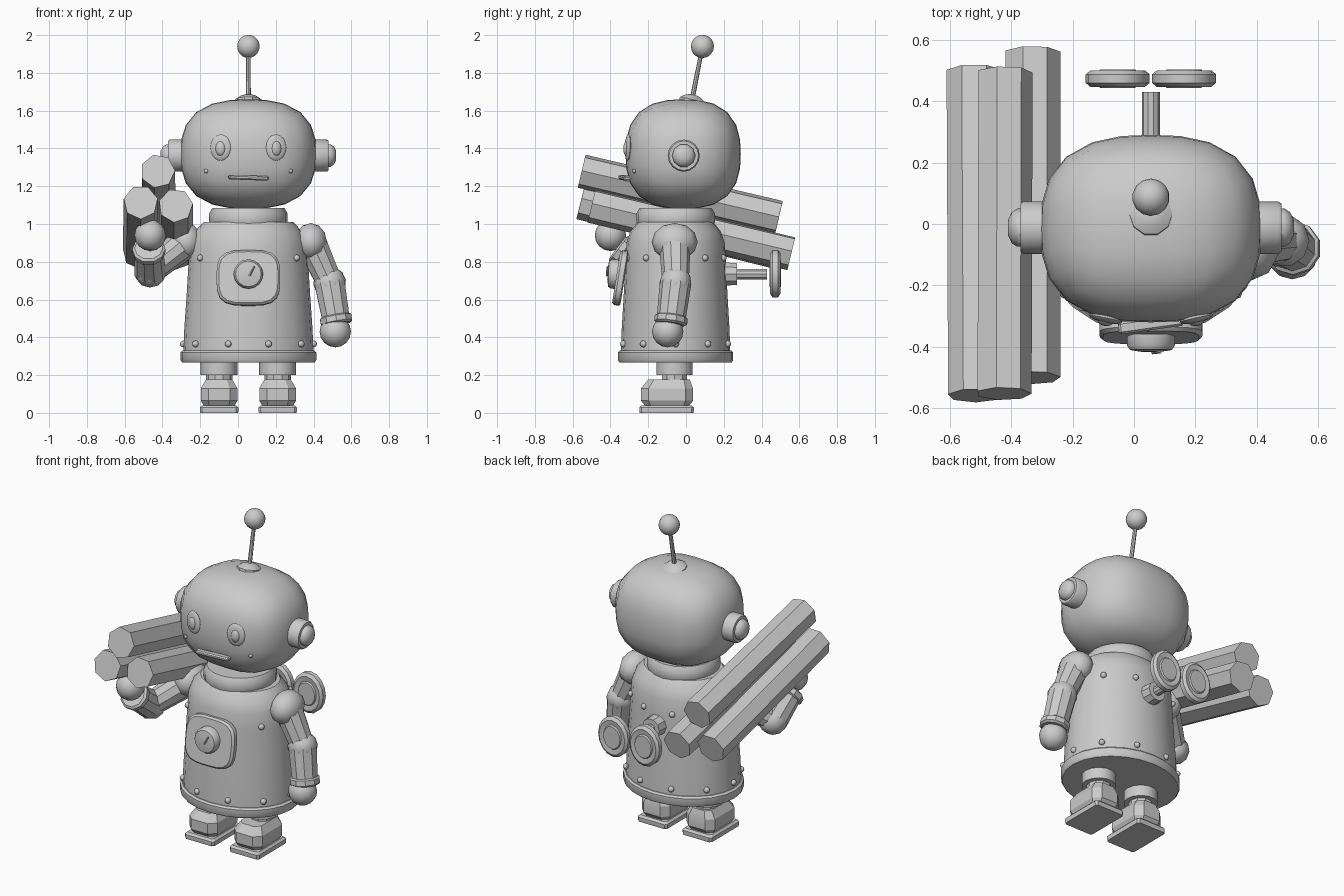
import bpy, bmesh
from math import sin, cos, pi, radians
from mathutils import Vector as V, Matrix as M

if "Cube" in bpy.data.objects:
    bpy.data.objects.remove(bpy.data.objects["Cube"])

CX, CY = 0.055, -0.055


def finish(name, bm, mat=None, angle=35):
    if mat is not None:
        bm.transform(mat)
    bmesh.ops.recalc_face_normals(bm, faces=bm.faces)
    me = bpy.data.meshes.new(name)
    bm.to_mesh(me)
    bm.free()
    ob = bpy.data.objects.new(name, me)
    bpy.context.collection.objects.link(ob)
    bpy.ops.object.select_all(action='DESELECT')
    ob.select_set(True)
    bpy.context.view_layer.objects.active = ob
    if angle:
        bpy.ops.object.shade_smooth_by_angle(angle=radians(angle))
    return ob


def aim(origin, direction):
    return M.Translation(V(origin)) @ V(direction).to_track_quat('Z', 'Y').to_matrix().to_4x4()


def loft(name, rings, mat=None, angle=35):
    bm = bmesh.new()
    rows = [[bm.verts.new(p) for p in r] for r in rings]
    n = len(rows[0])
    for a, b in zip(rows, rows[1:]):
        for i in range(n):
            j = (i + 1) % n
            bm.faces.new((a[i], a[j], b[j], b[i]))
    bm.faces.new(rows[0][::-1])
    bm.faces.new(rows[-1])
    return finish(name, bm, mat, angle)


def lathe(name, profile, mat=None, n=16, sx=1, sy=1, p=2, angle=35, turn=0.0):
    """Profile of (radius, z), swept round an ellipse or superellipse."""
    def ring(r, z):
        out = []
        for i in range(n):
            t = 2 * pi * i / n + turn
            c, s = cos(t), sin(t)
            k = r / (abs(c) ** p + abs(s) ** p) ** (1 / p)
            out.append((c * k * sx, s * k * sy, z))
        return out
    return loft(name, [ring(r, z) for r, z in profile], mat, angle)


def rod(name, a, b, r1, r2, n=8, angle=35):
    a, b = V(a), V(b)
    return lathe(name, [(r1, 0), (r2, (b - a).length)], aim(a, b - a), n, angle=angle)


def ball(name, c, r, mat=None, u=12, v=8, angle=60):
    bm = bmesh.new()
    bmesh.ops.create_uvsphere(bm, u_segments=u, v_segments=v, radius=1)
    s = r if isinstance(r, tuple) else (r, r, r)
    return finish(name, bm, (mat or M.Translation(V(c))) @ M.Diagonal((*s, 1)), angle)


# torso with skirt band, and collar
lathe("body", [(.29, .31), (.285, .45), (.275, .62), (.266, .8), (.26, .9), (.24, .96), (.2, 1.01)],
      M.Translation((CX, CY, 0)), 24, 1.19, 1)
lathe("skirt_band", [(.298, .268), (.305, .28), (.305, .32), (.295, .33)],
      M.Translation((CX, CY, 0)), 24, 1.18, 1)
lathe("neck_collar", [(.2, .99), (.208, 1.01), (.208, 1.055), (.19, 1.085)],
      M.Translation((CX, CY, 0)), 20)

# two rows of ten rivets
for row, (z, ry) in enumerate(((.365, .29), (.82, .265))):
    for i in range(10):
        t = 2 * pi * i / 10
        ball(f"rivet_{row}_{i}", (CX + 1.19 * ry * cos(t), CY + ry * sin(t), z), .018, u=8, v=6)

# head: a rounded box
HC, HR, P = V((CX, -.015, 1.37)), V((.36, .305, .29)), 2.6
bm = bmesh.new()
bmesh.ops.create_cube(bm, size=2)
bmesh.ops.subdivide_edges(bm, edges=bm.edges[:], cuts=5, use_grid_fill=True)
for v in bm.verts:
    c = V([sin(a * pi / 4) / cos(a * pi / 4) for a in v.co])
    c /= sum(abs(a) ** P for a in c) ** (1 / P)
    v.co = [HC[i] + HR[i] * c[i] for i in range(3)]
finish("head", bm, angle=60)


def face_frame(x, z):
    """Frame on the front of the head, local z pointing outwards."""
    dx, dz = (x - HC.x) / HR.x, (z - HC.z) / HR.z
    dy = -(1 - abs(dx) ** P - abs(dz) ** P) ** (1 / P)
    n = V([(1 if d > 0 else -1) * abs(d) ** (P - 1) / r for d, r in zip((dx, dy, dz), HR)])
    return aim((x, HC.y + HR.y * dy, z), n)


# face
for s, side in ((-1, "left"), (1, "right")):
    f = face_frame(CX + s * .147, 1.405)
    ball(f"{side}_eye", None, (.055, .07, .014), f, 16, 8)
    ball(f"{side}_pupil", None, (.028, .042, .02), f @ M.Translation((0, -.005, .004)), 12, 8)
    ball(f"{side}_cheek_dot", None, (.012, .012, .008), face_frame(CX + s * .225, 1.28), 8, 6)
    # ears
    e = aim((CX + s * .33, -.012, 1.362), (s, 0, 0))
    lathe(f"{side}_ear", [(.085, 0), (.085, .085), (.078, .095)], e, 16)
    lathe(f"{side}_ear_cap", [(.062, .09), (.062, .105), (.05, .123), (.025, .135)], e, 10)
bm = bmesh.new()
bmesh.ops.create_cube(bm, size=1, matrix=M.Diagonal((.212, .04, .024, 1)))
bmesh.ops.bevel(bm, geom=bm.edges[:], offset=.007, segments=1, affect='EDGES')
finish("mouth", bm, M.Translation((CX, -.325, 1.245)) @ M.Rotation(radians(8), 4, 'Z')
       @ M.Rotation(radians(2), 4, 'Y'))

# antenna
tip = V((CX, .087, 1.94))
foot = V((CX, .03, 1.645))
lathe("antenna_base", [(.07, 0), (.07, .015), (.045, .032), (.02, .04)], aim(foot, tip - foot), 10)
rod("antenna_rod", foot, tip, .013, .011, 8)
ball("antenna_ball", tip, .061, u=14, v=10)

# chest panel, dial and needle
panel = M.Translation((CX, -.35, .715)) @ M.Rotation(radians(90 - 9), 4, 'X')
lathe("chest_panel", [(.93, -.025), (1, -.018), (1, .008), (.93, .02)], panel, 28, .168, .147, 3.6)
dial = M.Translation((CX, -.38, .735)) @ M.Rotation(radians(88), 4, 'X')
lathe("dial", [(.078, -.02), (.078, .015), (.068, .03), (.03, .036)], dial, 16)
rod("dial_needle", (.06, -.419, .725), (.087, -.417, .775), .005, .004, 4)

# wind-up key
rod("key_collar", (CX, .19, .735), (CX, .27, .735), .066, .06, 10)
rod("key_shaft", (CX, .2, .735), (CX, .43, .735), .029, .029, 10)
for s, side in ((-1, "left"), (1, "right")):
    lathe(f"key_wing_{side}", [(.55, -.03), (.6, -.022), (.85, -.027), (1, -.014), (1, .014),
                               (.85, .027), (.6, .022), (.55, .03)],
          M.Translation((CX + s * .108, .473, .737)) @ M.Rotation(radians(90), 4, 'X'),
          16, .104, .126)


# legs and boots
def chamfered(x0, x1, y0, y1, c, z):
    return [(x0 + c, y0, z), (x1 - c, y0, z), (x1, y0 + c, z), (x1, y1 - c, z),
            (x1 - c, y1, z), (x0 + c, y1, z), (x0, y1 - c, z), (x0, y0 + c, z)]


for s, side in ((-1, "left"), (1, "right")):
    x = CX + s * .155
    at = M.Translation((x, 0, 0))
    lathe(f"{side}_leg", [(.098, .2), (.098, .3)], M.Translation((x, -.06, 0)), 14)
    lathe(f"{side}_ankle", [(.07, .14), (.07, .21)], M.Translation((x, -.06, 0)), 10)
    loft(f"{side}_boot", [chamfered(-.08, .08, -.215, .015, .03, .035),
                          chamfered(-.097, .097, -.238, .037, .04, .065),
                          chamfered(-.097, .097, -.238, .037, .04, .13),
                          chamfered(-.07, .07, -.2, .02, .03, .176)], at, 25)
    loft(f"{side}_sole", [chamfered(-.1, .1, -.245, .04, .012, 0),
                          chamfered(-.102, .102, -.247, .042, .012, .012),
                          chamfered(-.102, .102, -.247, .042, .012, .028),
                          chamfered(-.09, .09, -.235, .03, .012, .04)], at, 25)


# arms: shoulder, upper arm, elbow, forearm, cuff, hand
def arm(side, shoulder, elbow, wrist, hand):
    sh, el, wr, ha = map(V, (shoulder, elbow, wrist, hand))
    ball(f"{side}_shoulder", sh, (.09, .122, .1), u=10, v=6)
    rod(f"{side}_upper_arm", sh, el, .085, .07, 10)
    ball(f"{side}_elbow", el, .087, aim(el, wr - el), 10, 6)
    rod(f"{side}_forearm", el, wr, .084, .076, 10)
    lathe(f"{side}_cuff", [(.078, -.025), (.088, -.018), (.088, .012), (.075, .022)],
          aim(wr, wr - el), 10)
    ball(f"{side}_hand", ha, .083)


arm("right", (.385, -.06, .905), (.485, -.055, .69), (.52, -.08, .49), (.515, -.097, .43))
arm("left", (-.275, -.06, .905), (-.465, -.2, .75), (-.472, -.345, .86), (-.465, -.4, .94))

# bundle of three seven-sided logs
for i, (a, b) in enumerate((((-.515, -.558, 1.115), (-.52, .497, .85)),
                            ((-.33, -.5, 1.097), (-.33, .558, .845)),
                            ((-.425, -.552, 1.28), (-.422, .492, 1.035)))):
    a, b = V(a), V(b)
    lathe(f"log_{i}", [(.092, 0), (.092, (b - a).length)], aim(a, b - a), 7, angle=0, turn=.22 + .1 * i)
